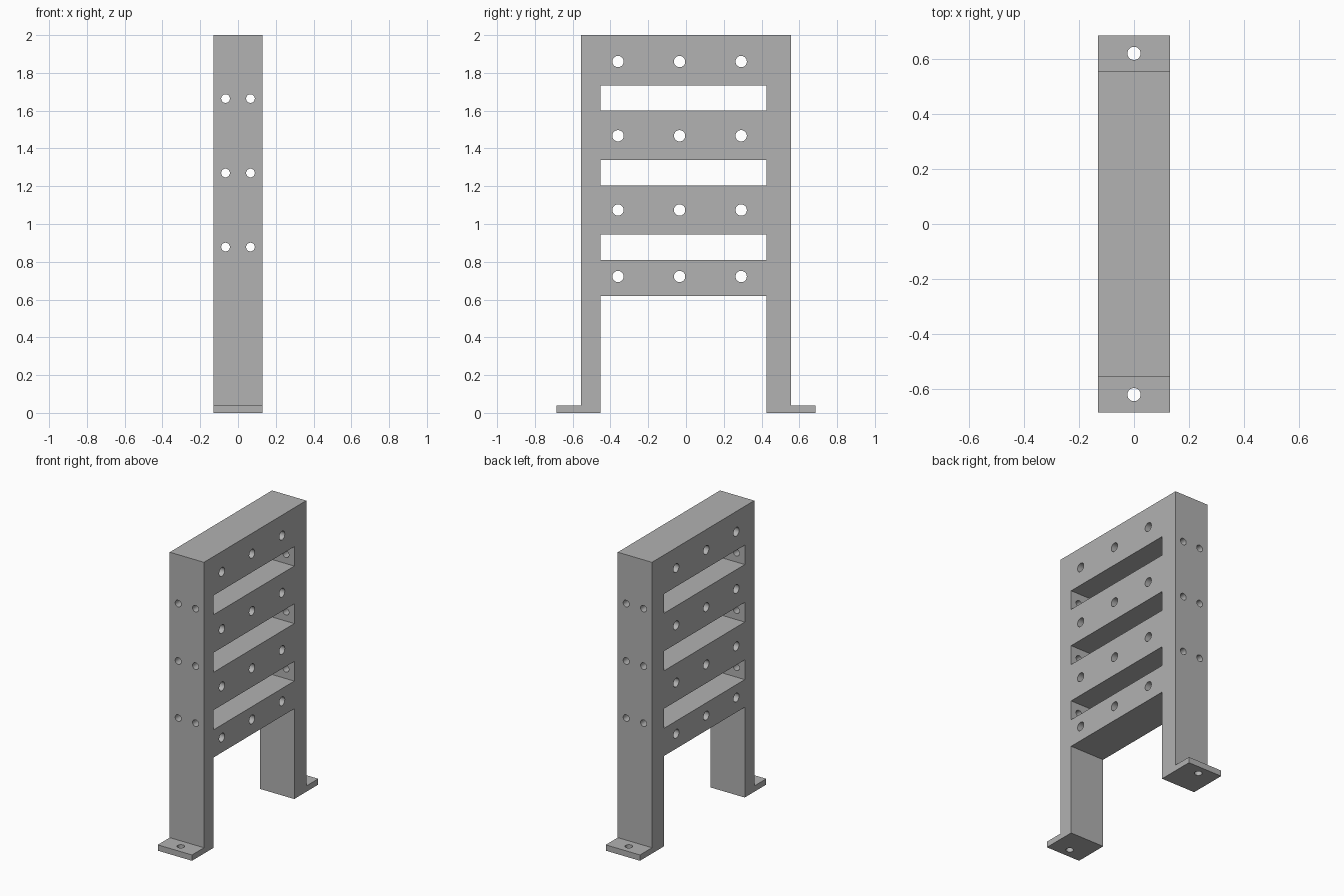
import bpy, bmesh, math
from mathutils import Matrix, Vector

if "Cube" in bpy.data.objects:
    bpy.data.objects.remove(bpy.data.objects["Cube"])

HALF_W = 0.13      # half thickness along x
BODY = 0.555       # half width of the frame along y
FOOT = 0.685       # outer end of the feet
Y0, Y1 = -0.452, 0.425   # inner faces of the two legs

grey = bpy.data.materials.new("light grey metal")
grey.diffuse_color = (0.445, 0.445, 0.445, 1)
grey.use_nodes = True
grey.node_tree.nodes["Principled BSDF"].inputs["Base Color"].default_value = grey.diffuse_color


def make_object(name, bm):
    bmesh.ops.recalc_face_normals(bm, faces=bm.faces)
    mesh = bpy.data.meshes.new(name)
    bm.to_mesh(mesh)
    bm.free()
    obj = bpy.data.objects.new(name, mesh)
    bpy.context.collection.objects.link(obj)
    return obj


def add_slot(bm, z0, z1):
    size = Vector((1, Y1 - Y0, z1 - z0))
    mid = Vector((0, (Y0 + Y1) / 2, (z0 + z1) / 2))
    bmesh.ops.create_cube(bm, size=1,
                          matrix=Matrix.Translation(mid) @ Matrix.Diagonal(size).to_4x4())


def add_hole(bm, pos, axis, radius, depth):
    turn = Vector((0, 0, 1)).rotation_difference(Vector(axis)).to_matrix().to_4x4()
    bmesh.ops.create_cone(bm, cap_ends=True, segments=32, radius1=radius, radius2=radius,
                          depth=depth, matrix=Matrix.Translation(pos) @ turn)


# frame: side outline with legs and feet, extruded along x
outline = [(-FOOT, 0), (Y0, 0), (Y0, 0.62), (Y1, 0.62), (Y1, 0), (FOOT, 0),
           (FOOT, 0.04), (BODY, 0.04), (BODY, 2), (-BODY, 2), (-BODY, 0.04), (-FOOT, 0.04)]
bm = bmesh.new()
face = bm.faces.new([bm.verts.new((-HALF_W, y, z)) for y, z in outline])
ext = bmesh.ops.extrude_face_region(bm, geom=[face])
bmesh.ops.translate(bm, vec=(2 * HALF_W, 0, 0),
                    verts=[v for v in ext["geom"] if isinstance(v, bmesh.types.BMVert)])
frame = make_object("rack_frame", bm)
frame.data.materials.append(grey)

# slots between the rungs
slots = bmesh.new()
for z0, z1 in ((0.81, 0.945), (1.205, 1.34), (1.60, 1.733)):
    add_slot(slots, z0, z1)

# bolt holes through rungs, legs and feet
holes = bmesh.new()
for z in (0.722, 1.074, 1.467, 1.86):
    for y in (-0.36, -0.034, 0.292):
        add_hole(holes, (0, y, z), (1, 0, 0), 0.030, 1)
for x in (-0.066, 0.066):
    for z in (0.878, 1.27, 1.664):
        for y in (-0.5, 0.5):
            add_hole(holes, (x, y, z), (0, 1, 0), 0.023, 0.3)
for y in (-0.62, 0.62):
    add_hole(holes, (0, y, 0.02), (0, 0, 1), 0.024, 0.2)

# cut the slots, then the holes
bpy.context.view_layer.objects.active = frame
for name, cut in (("slot_cutter", slots), ("hole_cutter", holes)):
    cutter = make_object(name, cut)
    cutter.hide_render = True
    mod = frame.modifiers.new(name, 'BOOLEAN')
    mod.operation, mod.solver, mod.object = 'DIFFERENCE', 'EXACT', cutter
    bpy.ops.object.modifier_apply(modifier=mod.name)
    bpy.data.objects.remove(cutter)

frame.select_set(True)
bpy.ops.object.shade_smooth_by_angle(angle=math.radians(30))
